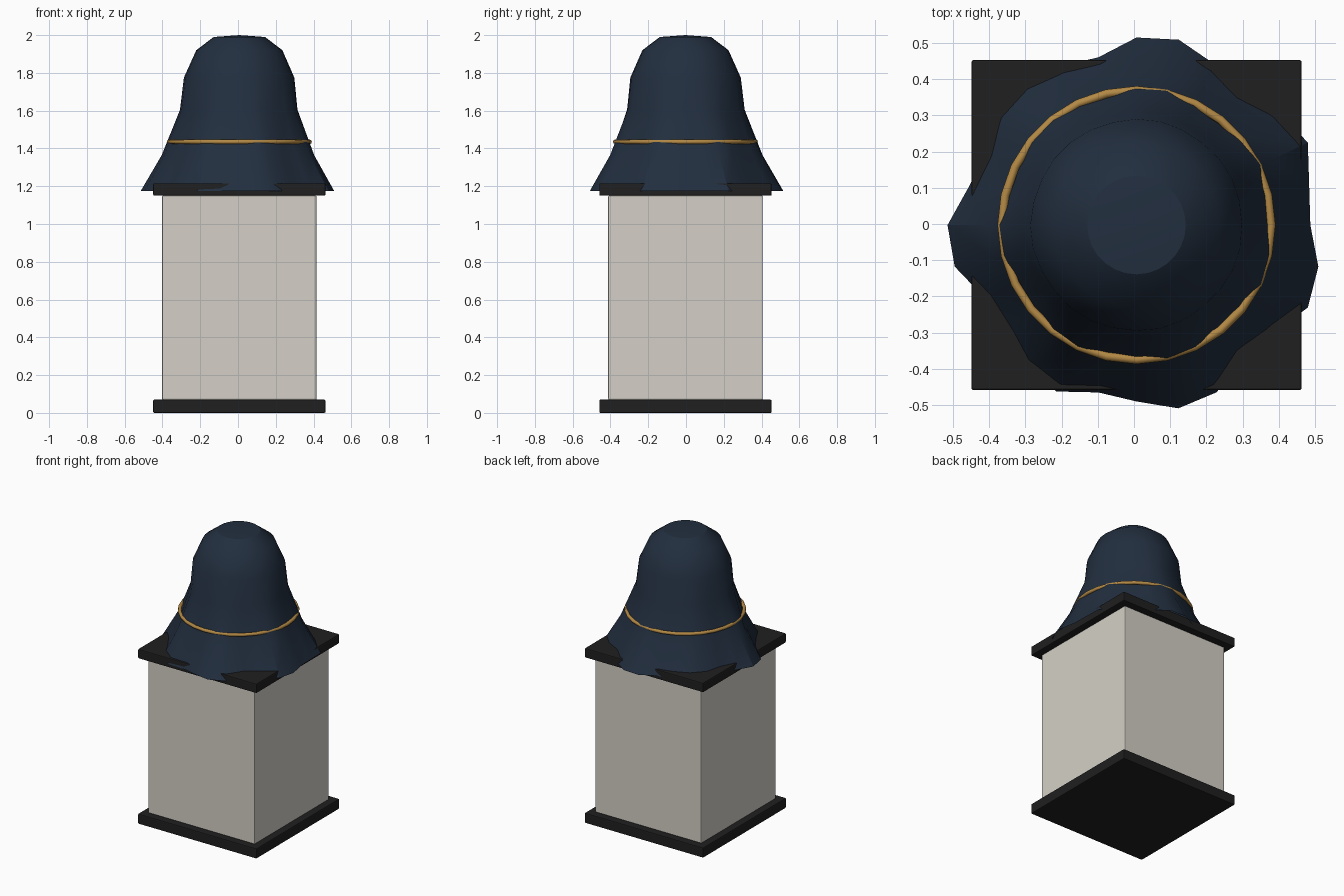
import bpy, bmesh
from math import sin, cos, pi

old = bpy.data.objects.get("Cube")
if old:
    bpy.data.objects.remove(old, do_unlink=True)

CX, CY = 0.007, -0.003   # shared centre axis


def material(name, rgb, rough=0.8):
    m = bpy.data.materials.new(name)
    m.use_nodes = True
    m.diffuse_color = (*rgb, 1)
    node = m.node_tree.nodes["Principled BSDF"]
    node.inputs["Base Color"].default_value = (*rgb, 1)
    node.inputs["Roughness"].default_value = rough
    return m


navy = material("navy_cloth", (0.016, 0.028, 0.05))
black = material("black_trim", (0.014, 0.014, 0.014))
stone = material("pale_stone", (0.66, 0.63, 0.57))
gold = material("gold_cord", (0.45, 0.25, 0.06))


def smooth(obj, degrees=30):
    bpy.ops.object.select_all(action="DESELECT")
    obj.select_set(True)
    bpy.context.view_layer.objects.active = obj
    bpy.ops.object.shade_smooth_by_angle(angle=degrees * pi / 180)


def block(name, half, z0, z1, mat, bevel):
    bpy.ops.mesh.primitive_cube_add(size=1, location=(CX, CY, (z0 + z1) / 2))
    obj = bpy.context.object
    obj.name = name
    obj.scale = (2 * half, 2 * half, z1 - z0)
    bpy.ops.object.transform_apply(location=False, rotation=False, scale=True)
    mod = obj.modifiers.new("soft_edges", "BEVEL")
    mod.width = bevel
    mod.segments = 2
    obj.data.materials.append(mat)
    return obj


# Plinth
block("base_plate", 0.456, 0, 0.07, black, 0.006)
block("pedestal_body", 0.409, 0.07, 1.15, stone, 0.006)
block("top_plate", 0.456, 1.15, 1.215, black, 0.006)

# Draped cloth: hem radius per segment, folds fading out towards the top
HEM = [.48, .489, .525, .503, .467, .494, .525, .518, .475, .487, .503, .498,
       .462, .475, .522, .515, .465, .465, .498, .51, .474, .487, .519, .512,
       .462, .48, .525, .515]
MEAN = sum(HEM) / len(HEM)
# height, mean radius, fold strength
RINGS = [(1.175, MEAN, 1), (1.365, 0.394, 0.6), (1.605, 0.31, 0.15),
         (1.775, 0.292, 0.05), (1.92, 0.228, 0), (1.99, 0.136, 0)]

bm = bmesh.new()
n = len(HEM)
loops = []
for z, radius, fold in RINGS:
    loop = []
    for i, hem in enumerate(HEM):
        a = 2 * pi * i / n
        r = radius + fold * (hem - MEAN)
        loop.append(bm.verts.new((CX + r * cos(a), CY + r * sin(a), z)))
    loops.append(loop)
for low, high in zip(loops, loops[1:]):
    for i in range(n):
        j = (i + 1) % n
        bm.faces.new((low[i], low[j], high[j], high[i]))
tip = bm.verts.new((CX, CY, 2))
for i in range(n):
    bm.faces.new((loops[-1][i], loops[-1][(i + 1) % n], tip))
mesh = bpy.data.meshes.new("draped_cloth")
bm.to_mesh(mesh)
bm.free()
cloth = bpy.data.objects.new("draped_cloth", mesh)
bpy.context.collection.objects.link(cloth)
mesh.materials.append(navy)
smooth(cloth)

# Cord ring showing through the fold valleys
bpy.ops.mesh.primitive_torus_add(location=(CX, CY, 1.435), major_radius=0.372,
                                 minor_radius=0.012, major_segments=28,
                                 minor_segments=8)
cord = bpy.context.object
cord.name = "cord_ring"
cord.data.materials.append(gold)
smooth(cord, 60)
